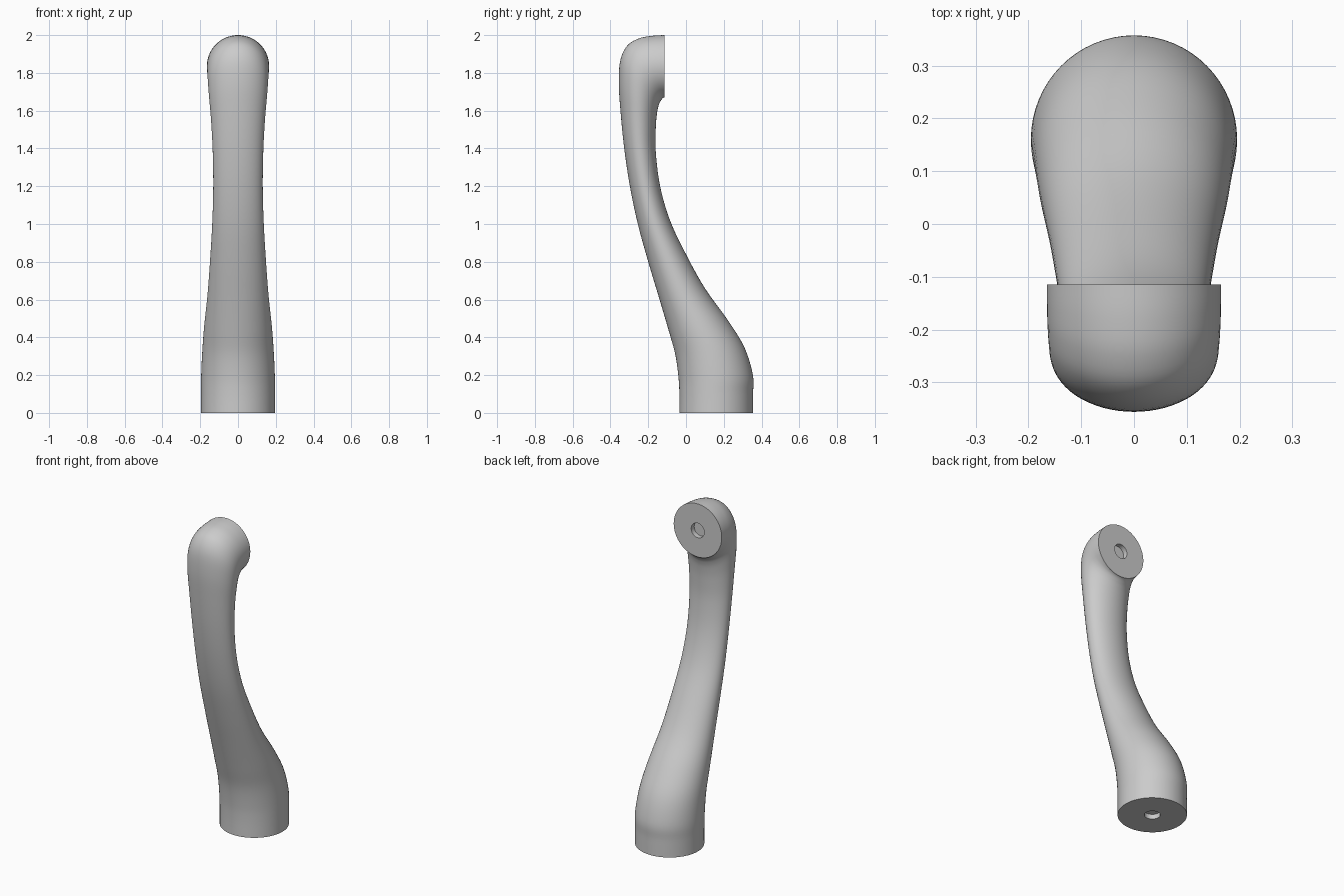
import bpy
import bmesh
from math import cos, sin, tau
from mathutils import Vector

SIDES = 64
STEPS = 5

default = bpy.data.objects.get("Cube")
if default:
    bpy.data.objects.remove(default, do_unlink=True)

# Oval cross-sections: front edge (y, z), back edge (y, z), half width in x
SECTIONS = [
    (-.035, 0, .355, 0, .195),
    (-.035, .1, .355, .1, .195),
    (-.04, .19, .354, .2, .195),
    (-.057, .31, .31, .345, .189),
    (-.09, .43, .222, .49, .179),
    (-.14, .6, .1, .66, .161),
    (-.2, .8, 0, .84, .147),
    (-.255, 1, -.085, 1.02, .136),
    (-.297, 1.2, -.137, 1.2, .131),
    (-.327, 1.4, -.16, 1.38, .134),
    (-.347, 1.6, -.16, 1.51, .143),
    (-.356, 1.75, -.153, 1.59, .153),
    (-.347, 1.87, -.144, 1.63, .159),
    (-.31, 1.945, -.135, 1.65, .162),
    (-.25, 1.982, -.127, 1.662, .164),
    (-.18, 1.996, -.12, 1.668, .165),
    (-.115, 2, -.115, 1.67, .165),
]
# Shallow round screw holes, as (inner, outer) sections
BASE_HOLE = [(.115, .03, .205, .03, .045), (.115, 0, .205, 0, .045)]
END_HOLE = [(-.115, 1.88, -.115, 1.79, .045), (-.145, 1.88, -.145, 1.79, .045)]


def blend(a, b, c, d, t):
    """Smooth spline value between b and c."""
    return b + t / 2 * (c - a + t * (2 * a - 5 * b + 4 * c - d
                                     + t * (3 * (b - c) + d - a)))


def smooth_sections(rows):
    padded = [rows[0]] + rows + [rows[-1]]
    result = []
    for i in range(len(rows) - 1):
        for step in range(STEPS):
            result.append([blend(*column, step / STEPS)
                           for column in zip(*padded[i:i + 4])])
    return result + [rows[-1]]


def add_ring(bm, section):
    front_y, front_z, back_y, back_z, width = section
    front = Vector((0, front_y, front_z))
    back = Vector((0, back_y, back_z))
    middle, depth = (front + back) / 2, (back - front) / 2
    side = Vector((width, 0, 0))
    angles = [tau * i / SIDES for i in range(SIDES)]
    return [bm.verts.new(middle + side * cos(a) + depth * sin(a)) for a in angles]


def make_material(name, colour):
    material = bpy.data.materials.new(name)
    material.use_nodes = True
    material.diffuse_color = colour
    shader = next(n for n in material.node_tree.nodes if n.type == 'BSDF_PRINCIPLED')
    shader.inputs["Base Color"].default_value = colour
    return material


# Curved handle: one loft from the base hole, along the arm, into the end hole
bm = bmesh.new()
rings = [add_ring(bm, s) for s in BASE_HOLE + smooth_sections(SECTIONS) + END_HOLE]
for lower, upper in zip(rings, rings[1:]):
    for i in range(SIDES):
        j = (i + 1) % SIDES
        bm.faces.new((lower[i], lower[j], upper[j], upper[i]))

# Floors of the two holes
bm.faces.new(rings[0])
bm.faces.new(rings[-1])
bmesh.ops.recalc_face_normals(bm, faces=bm.faces)

mesh = bpy.data.meshes.new("handle")
bm.to_mesh(mesh)
bm.free()
mesh.materials.append(make_material("light grey", (.6, .6, .6, 1)))
handle = bpy.data.objects.new("handle", mesh)
bpy.context.collection.objects.link(handle)

# Smooth body with crisp rims
bpy.ops.object.select_all(action='DESELECT')
handle.select_set(True)
bpy.context.view_layer.objects.active = handle
bpy.ops.object.shade_smooth_by_angle()
